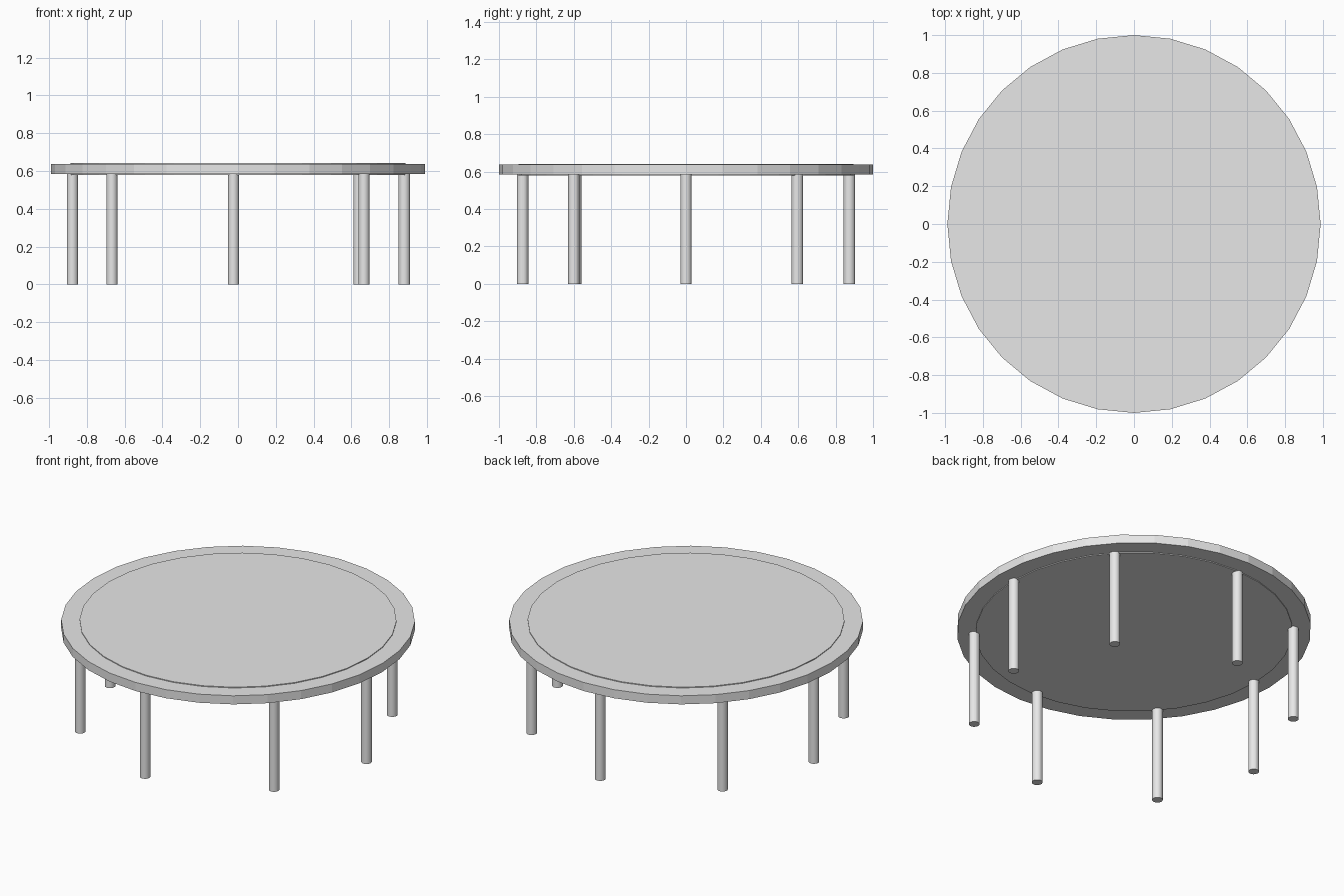
import bpy
from mathutils import Matrix

cube = bpy.data.objects.get("Cube")
if cube:
    bpy.data.objects.remove(cube, do_unlink=True)

# One plain grey for the whole table
grey = bpy.data.materials.new("light_grey")
grey.use_nodes = True
colour = (0.8, 0.8, 0.8, 1)
grey.diffuse_color = colour
grey.node_tree.nodes["Principled BSDF"].inputs["Base Color"].default_value = colour

ASPECT = 0.988  # the round parts are slightly narrower across x


def cylinder(name, x, y, radius, bottom, top, sides=32):
    """Upright cylinder with its mesh slightly narrowed across x."""
    bpy.ops.mesh.primitive_cylinder_add(
        vertices=sides, radius=radius, depth=top - bottom,
        location=(x, y, (bottom + top) / 2))
    obj = bpy.context.object
    obj.name = name
    obj.data.transform(Matrix.Diagonal((ASPECT, 1, 1, 1)))
    obj.data.materials.append(grey)
    return obj


# Tabletop: wide rim with a thicker panel standing proud above and below
cylinder("tabletop_rim", 0, 0, 1.0, 0.584, 0.637)
cylinder("tabletop_panel", 0, 0, 0.896, 0.579, 0.642)

# Legs standing in a ring under the edge of the panel
legs = {
    "leg_left": (0.88, 0),
    "leg_back_left": (0.64, 0.595),
    "leg_back": (-0.024, 0.873),
    "leg_back_right": (-0.667, 0.595),
    "leg_right": (-0.876, 0),
    "leg_front_right": (-0.667, -0.59),
    "leg_front": (-0.024, -0.873),
    "leg_front_left": (0.667, -0.6),
}
for name, (x, y) in legs.items():
    cylinder(name, x, y, 0.03, 0, 0.59)
